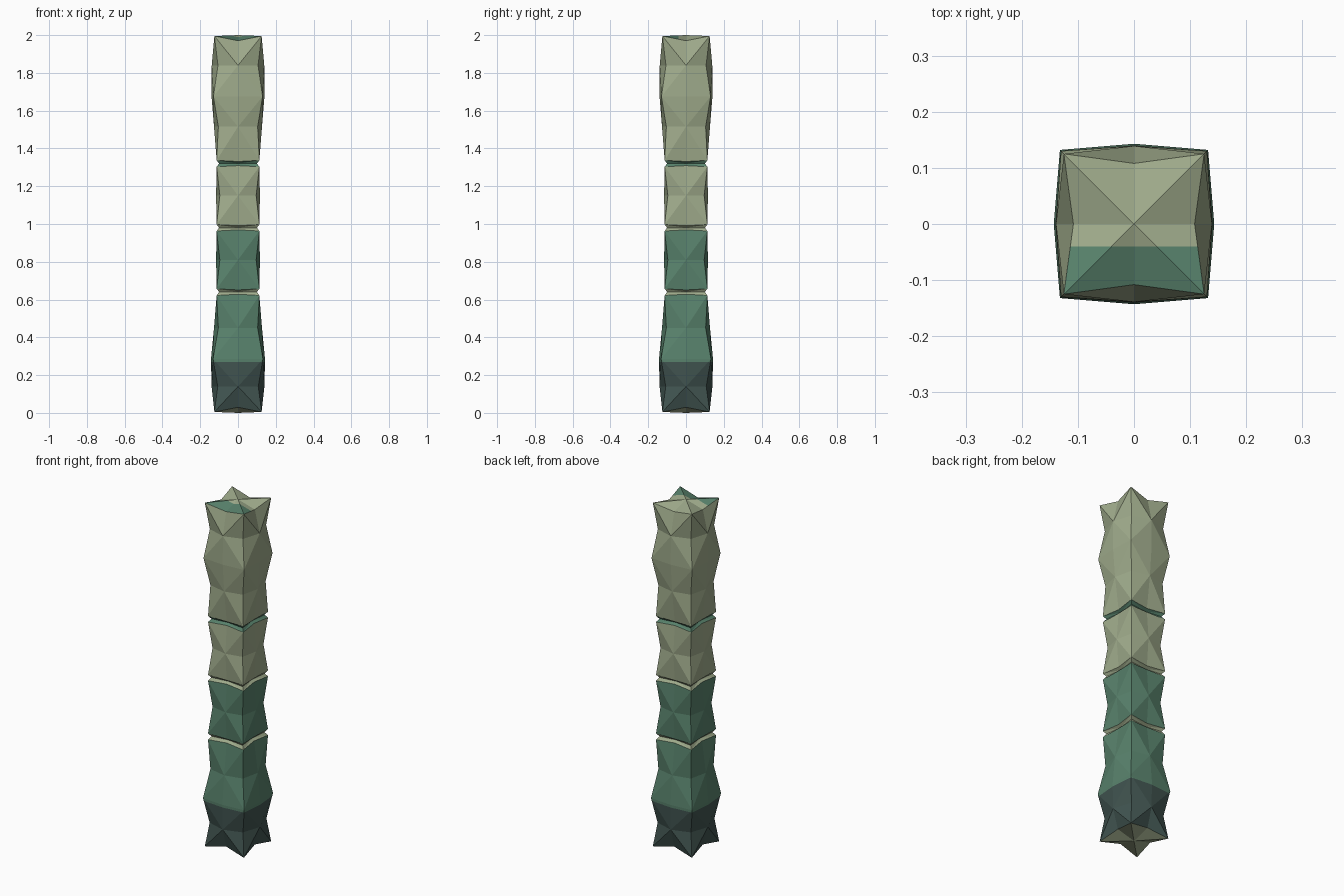
import bpy, bmesh

if "Cube" in bpy.data.objects:
    bpy.data.objects.remove(bpy.data.objects["Cube"])


def material(name, rgb):
    m = bpy.data.materials.new(name)
    m.diffuse_color = (*rgb, 1.0)
    m.use_nodes = True
    m.node_tree.nodes["Principled BSDF"].inputs["Base Color"].default_value = m.diffuse_color
    return m


DARK, GREEN, PALE = 0, 1, 2
mats = [material("dark slate", (0.052, 0.088, 0.080)),
        material("stem green", (0.098, 0.223, 0.150)),
        material("pale stalk", (0.350, 0.410, 0.262))]

# Rings: kind, corner z, corner half width, mid z, mid half width
# kind A = block edge, B = block middle (pushed-out face, pinched corner), N = groove
rings = [("A", 0.005, 0.125, 0.030, 0.108),
         ("B", 0.140, 0.107, 0.140, 0.140),
         ("A", 0.285, 0.132, 0.285, 0.143),
         ("B", 0.450, 0.104, 0.450, 0.127),
         ("A", 0.622, 0.113, 0.628, 0.103)]
for joint in (0.64, 0.98):
    rings += [("N", joint, 0.100, joint, 0.088),
              ("A", joint + 0.017, 0.113, joint + 0.011, 0.103),
              ("B", joint + 0.17, 0.096, joint + 0.17, 0.116),
              ("A", joint + 0.323, 0.113, joint + 0.329, 0.103)]
rings += [("N", 1.320, 0.100, 1.320, 0.088),
          ("A", 1.337, 0.113, 1.331, 0.103),
          ("B", 1.515, 0.104, 1.515, 0.127),
          ("A", 1.675, 0.130, 1.675, 0.140),
          ("B", 1.840, 0.106, 1.840, 0.139),
          ("A", 1.995, 0.125, 1.970, 0.108)]

DIRS = [(-1, -1), (0, -1), (1, -1), (1, 0), (1, 1), (0, 1), (-1, 1), (-1, 0)]
bm = bmesh.new()
loops = []
for kind, cz, c, mz, m in rings:
    loops.append([bm.verts.new((x * c, y * c, cz)) if x and y
                  else bm.verts.new((x * m, y * m, mz)) for x, y in DIRS])

# Side facets, each quad split from block corner to face centre
lips, sides = [], []
for k in range(len(rings) - 1):
    lo, hi = loops[k], loops[k + 1]
    kinds = rings[k][0] + rings[k + 1][0]
    target = lips if "N" in kinds else sides
    for i in range(8):
        j = (i + 1) % 8
        a, b, c, d = lo[i], lo[j], hi[j], hi[i]
        corner_first = i % 2 == 0
        if (kinds[0] == "A") == corner_first:
            tris = ((a, b, c), (a, c, d))
        else:
            tris = ((a, b, d), (b, c, d))
        for t in tris:
            target.append(bm.faces.new(t))

# Star-shaped end caps
top = bm.verts.new((0, 0, 2.0))
base = bm.verts.new((0, 0, 0.0))
cap, foot = [], []
for i in range(8):
    j = (i + 1) % 8
    cap.append(bm.faces.new((loops[-1][i], loops[-1][j], top)))
    foot.append(bm.faces.new((loops[0][j], loops[0][i], base)))

# Part colours by height
for f in sides:
    f.material_index = GREEN if f.calc_center_median().z < 0.98 else PALE
for f in lips:
    f.material_index = GREEN if f.calc_center_median().z > 1.2 else PALE
for f in cap + foot:
    f.material_index = PALE


def cut(faces, co, no):
    edges = {e for f in faces for e in f.edges}
    verts = {v for f in faces for v in f.verts}
    bmesh.ops.bisect_plane(bm, geom=list(verts) + list(edges) + faces,
                           plane_co=co, plane_no=no)


# Dark foot band and the green patch on the top
cut([f for f in bm.faces if f.calc_center_median().z < 0.6], (0, 0, 0.27), (0, 0, 1))
cut(cap, (0, -0.04, 0), (0, 1, 0))
bm.normal_update()
for f in bm.faces:
    c = f.calc_center_median()
    if c.z < 0.27 and f.normal.z > -0.75:
        f.material_index = DARK
    if c.z > 1.96 and f.normal.z > 0.75 and c.y < -0.04:
        f.material_index = GREEN

bmesh.ops.recalc_face_normals(bm, faces=bm.faces[:])
mesh = bpy.data.meshes.new("segmented_stalk")
bm.to_mesh(mesh)
bm.free()
for m in mats:
    mesh.materials.append(m)
obj = bpy.data.objects.new("segmented_stalk", mesh)
bpy.context.collection.objects.link(obj)
